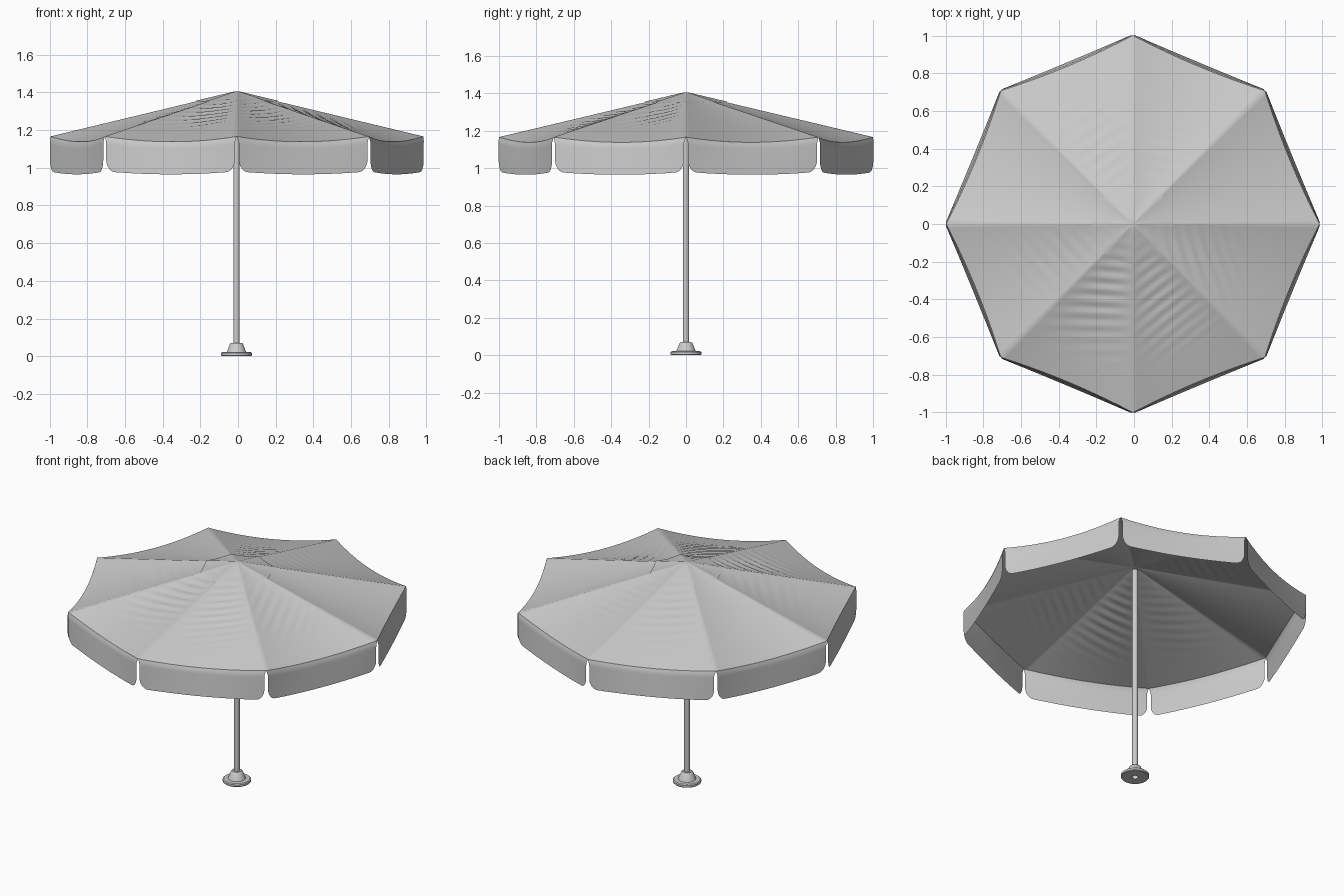
import bpy, bmesh, math
from mathutils import Vector

cube = bpy.data.objects.get("Cube")
if cube:
    bpy.data.objects.remove(cube, do_unlink=True)

CX = -0.006           # canopy centre
RX, RY = 0.99, 1.0    # canopy half widths
COLS, ROWS, DROPS = 32, 64, 20
DROP = 0.185          # valance depth


def material(name, value):
    m = bpy.data.materials.new(name)
    m.use_nodes = True
    colour = (value, value, value, 1)
    m.diffuse_color = colour
    m.node_tree.nodes["Principled BSDF"].inputs["Base Color"].default_value = colour
    return m


grey = material("light grey", 0.6)


def finish(name, bm, angle=50):
    bmesh.ops.remove_doubles(bm, verts=bm.verts, dist=0.0002)
    mesh = bpy.data.meshes.new(name)
    bm.to_mesh(mesh)
    bm.free()
    ob = bpy.data.objects.new(name, mesh)
    bpy.context.collection.objects.link(ob)
    mesh.materials.append(grey)
    bpy.ops.object.select_all(action='DESELECT')
    ob.select_set(True)
    bpy.context.view_layer.objects.active = ob
    bpy.ops.object.shade_smooth_by_angle(angle=math.radians(angle))
    return ob


def lathe(name, profile, x, steps=32):
    bm = bmesh.new()
    verts = [bm.verts.new((r, 0, z)) for r, z in profile]
    edges = [bm.edges.new(pair) for pair in zip(verts, verts[1:])]
    bmesh.ops.spin(bm, geom=verts + edges, cent=(0, 0, 0), axis=(0, 0, 1),
                   angle=math.tau, steps=steps)
    bmesh.ops.remove_doubles(bm, verts=bm.verts, dist=0.0001)
    bmesh.ops.recalc_face_normals(bm, faces=bm.faces)
    ob = finish(name, bm, 35)
    ob.location.x = x


def grid(bm, rows):
    rows = [[bm.verts.new(p) for p in row] for row in rows]
    for a, b in zip(rows, rows[1:]):
        for i in range(len(a) - 1):
            bm.faces.new((a[i], b[i], b[i + 1], a[i + 1]))


def corner(k):
    a = k * math.pi / 4
    return Vector((RX * math.cos(a), RY * math.sin(a), 0))


# Creases per panel: direction across the folds, height
CREASES = {1: (0.1, 1, 0.001), 2: (-0.6, 0.8, 0.0015), 4: (0.7, 0.7, 0.001),
           5: (0.15, 1, 0.004), 6: (-0.57, 0.82, 0.003), 7: (1, 0.25, 0.003)}


def cloth(k, u, t):
    """Point on panel k: u runs from rib to rib, t from peak to edge."""
    p = corner(k).lerp(corner(k + 1), u) * t
    belly = 4 * u * (1 - u)
    p *= 1 - 0.018 * belly * t ** 3
    z = min(1.4, 1.404 - 0.238 * t) - 0.028 * belly * t
    if k in CREASES:
        dx, dy, height = CREASES[k]
        fade = belly * math.sin(math.pi * min(1, t * 1.15)) ** 1.5
        bend = 0.25 * p.x * p.y
        z += height * fade * math.sin((p.x * dx + p.y * dy + bend) * math.tau / 0.062)
    return Vector((p.x + CX, p.y, z))


# Canopy panels with hanging valance flaps
bm = bmesh.new()
for k in range(8):
    us = [i / COLS for i in range(COLS + 1)]
    rows = [[cloth(k, u, max(j, 0.02) / ROWS) for u in us] for j in range(ROWS + 1)]
    out = (corner(k) + corner(k + 1)).normalized()
    for j in range(1, DROPS + 1):
        v = 1 - (1 - j / DROPS) ** 1.6 if j > 3 else j * 0.07
        left = (1 - v) * DROP
        inset = 0.012 * min(1, v * 6)
        rad = 0.065
        if left < rad:
            inset += rad - math.sqrt(rad ** 2 - (rad - left) ** 2)
        row = []
        for u in us:
            w = inset + u * (1 - 2 * inset)
            belly = 4 * w * (1 - w)
            p = cloth(k, w, 1)
            p += out * (0.006 * min(1, v * 8) + 0.014 * belly * v)
            p.z -= DROP * v - 0.012 * belly * v
            row.append(p)
        rows.append(row)
    grid(bm, rows)
finish("canopy", bm)

# Crown cap lying over the peak
bm = bmesh.new()
for k in range(8):
    grid(bm, [[cloth(k, i / 8, 0.22 * max(j, 0.1) / 12) + Vector((0, 0, 0.004))
               for i in range(9)] for j in range(13)])
finish("crown_cap", bm)

# Pole and flanged foot
lathe("pole", [(0, 1.385), (0.017, 1.385), (0.017, 0.03), (0, 0.03)], -0.008)
lathe("foot", [(0.018, 0), (0.078, 0), (0.082, 0.004), (0.082, 0.016), (0.076, 0.021),
               (0.052, 0.022), (0.048, 0.03), (0.034, 0.066), (0.028, 0.071),
               (0.018, 0.071), (0.018, 0)], -0.008)
